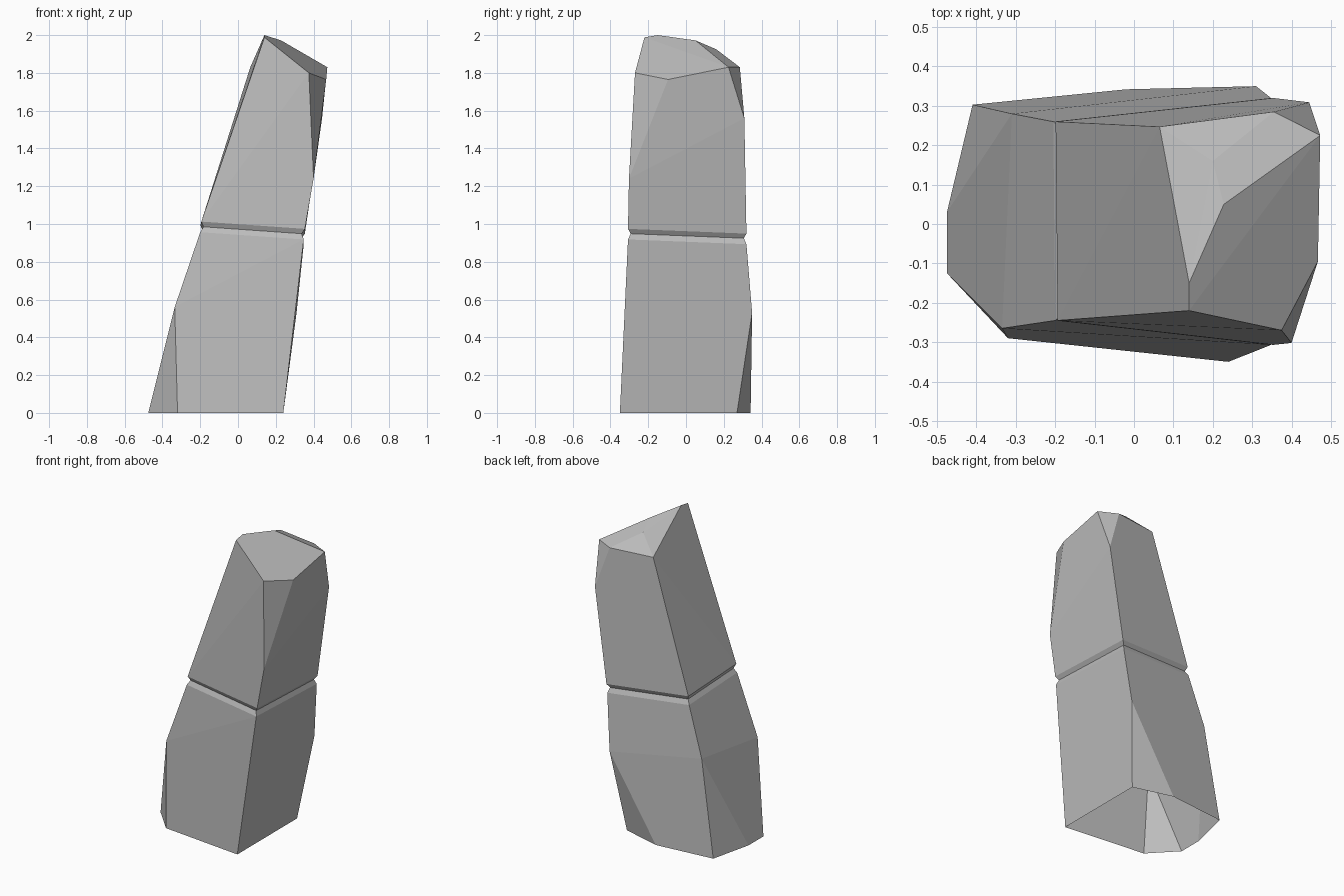
import bpy
import bmesh
from mathutils import Vector

cube = bpy.data.objects.get("Cube")
if cube:
    bpy.data.objects.remove(cube, do_unlink=True)

# Plain stone colour
stone = bpy.data.materials.new("grey_stone")
stone.use_nodes = True
grey = (0.5, 0.5, 0.5, 1.0)
stone.diffuse_color = grey
stone.node_tree.nodes["Principled BSDF"].inputs["Base Color"].default_value = grey

# Four corners of the groove, listed round the stone
CORNERS = [(-0.2, -0.245), (0.348, -0.307), (0.348, 0.32), (-0.205, 0.26)]


def groove_ring(height, inset=0.0, lean=0.0):
    """Tilted ring of groove corners, optionally pulled inwards."""
    centre = Vector((0.07, 0.0))
    ring = []
    for corner in CORNERS:
        c = Vector(corner)
        toward = centre - c
        c += Vector((inset if toward.x > 0 else -inset,
                     inset if toward.y > 0 else -inset))
        ring.append(Vector((c.x + lean, c.y, height - 0.075 * c.x - 0.04 * c.y)))
    return ring


def make_object(name, bm):
    bmesh.ops.recalc_face_normals(bm, faces=bm.faces)
    mesh = bpy.data.meshes.new(name)
    bm.to_mesh(mesh)
    bm.free()
    mesh.materials.append(stone)
    obj = bpy.data.objects.new(name, mesh)
    bpy.context.collection.objects.link(obj)
    return obj


def chiselled_block(name, points, ring):
    """Convex faceted block, left open at the groove and at the ground."""
    bm = bmesh.new()
    for p in points:
        bm.verts.new(p)
    lip = {bm.verts.new(p) for p in ring}
    bmesh.ops.convex_hull(bm, input=list(bm.verts))
    lids = [f for f in bm.faces
            if all(v in lip for v in f.verts)
            or all(v.co.z < 0.001 for v in f.verts)]
    bmesh.ops.delete(bm, geom=lids, context='FACES')
    bmesh.ops.recalc_face_normals(bm, faces=bm.faces)
    bmesh.ops.dissolve_limit(bm, angle_limit=0.03, verts=bm.verts, edges=bm.edges)
    return make_object(name, bm)


lower_lip = groove_ring(0.932)
neck = groove_ring(0.962, inset=0.014, lean=0.003)
upper_lip = groove_ring(0.988, lean=0.006)

# Lower block: footprint, then the shoulder corners
chiselled_block("lower_stone", [
    (0.24, -0.35, 0), (-0.32, -0.29, 0), (-0.475, -0.125, 0), (-0.475, 0.03, 0),
    (-0.41, 0.303, 0), (-0.02, 0.342, 0), (0.24, 0.27, 0),
    (-0.335, -0.265, 0.56), (-0.31, 0.28, 0.62), (0.31, 0.35, 0.53),
], lower_lip)

# Upper block: side corners, then the sloping crown
chiselled_block("upper_stone", [
    (0.4, -0.302, 1.24), (0.445, 0.309, 1.56),
    (0.375, -0.27, 1.8), (0.467, -0.095, 1.765), (0.473, 0.225, 1.83),
    (0.355, 0.285, 1.83), (0.065, 0.247, 1.83),
    (0.14, -0.22, 1.988), (0.14, -0.15, 2.0), (0.228, 0.05, 1.972),
    (0.2, 0.16, 1.925),
], upper_lip)

# V-shaped groove between the blocks
bm = bmesh.new()
rings = [[bm.verts.new(p) for p in r] for r in (lower_lip, neck, upper_lip)]
for a, b in zip(rings, rings[1:]):
    for i in range(4):
        j = (i + 1) % 4
        bm.faces.new((a[i], a[j], b[j], b[i]))
make_object("groove", bm)
